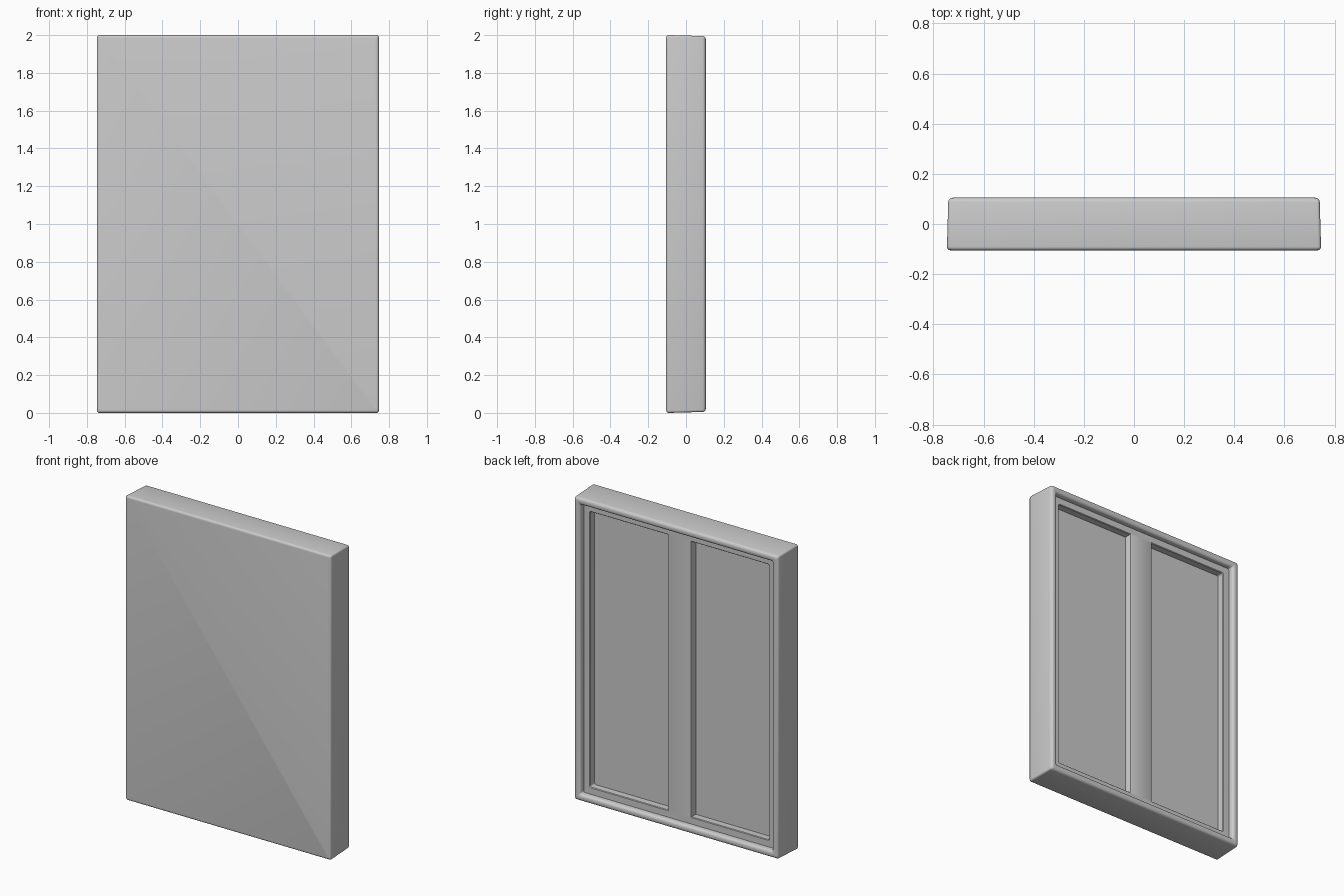
import bpy
import bmesh
from math import cos, sin, pi, radians

cube = bpy.data.objects.get("Cube")
if cube:
    bpy.data.objects.remove(cube, do_unlink=True)

WIDTH, HEIGHT, FRONT, BACK = 0.746, 1.0, -0.105, 0.105

grey = bpy.data.materials.new("primed_grey")
grey.use_nodes = True
grey.diffuse_color = (0.6, 0.6, 0.6, 1)
grey.node_tree.nodes["Principled BSDF"].inputs["Base Color"].default_value = (0.6, 0.6, 0.6, 1)


def finish(name, bm):
    bmesh.ops.recalc_face_normals(bm, faces=bm.faces)
    mesh = bpy.data.meshes.new(name)
    bm.to_mesh(mesh)
    bm.free()
    mesh.materials.append(grey)
    obj = bpy.data.objects.new(name, mesh)
    bpy.context.collection.objects.link(obj)
    bpy.ops.object.select_all(action='DESELECT')
    obj.select_set(True)
    bpy.context.view_layer.objects.active = obj
    bpy.ops.object.shade_smooth_by_angle(angle=radians(35))
    return obj


def ring(bm, inset, y, radius=0.012, steps=4):
    """Rounded rectangle at depth y, inset from the outer outline."""
    w, h = WIDTH - inset - radius, HEIGHT - inset - radius
    verts = []
    for quarter, (sx, sz) in enumerate(((1, 1), (-1, 1), (-1, -1), (1, -1))):
        for i in range(steps + 1):
            a = (quarter + i / steps) * pi / 2
            verts.append(bm.verts.new((sx * w + radius * cos(a), y,
                                       HEIGHT + sz * h + radius * sin(a))))
    return verts


def loft(bm, rings, closed=False):
    pairs = list(zip(rings, rings[1:]))
    if closed:
        pairs.append((rings[-1], rings[0]))
    for a, b in pairs:
        for i in range(len(a)):
            j = (i + 1) % len(a)
            bm.faces.new((a[i], a[j], b[j], b[i]))


def arc(cx, cy, r, start, end, steps=4):
    return [(cx + r * cos(radians(start + (end - start) * i / steps)),
             cy + r * sin(radians(start + (end - start) * i / steps)))
            for i in range(steps + 1)]


# Stretched cloth: flat front, softened edges, rolled hem folded round the back
R = 0.014
profile = arc(R, FRONT + R, R, 270, 180) + arc(0.023, BACK - 0.018, 0.018, 180, 90)
profile += arc(0.032, BACK - 0.018, 0.018, 90, 0) + [(0.05, 0.02)]
bm = bmesh.new()
rings = [ring(bm, inset, y) for inset, y in profile]
loft(bm, rings)
bm.faces.new(rings[0])
bm.faces.new(rings[-1])
finish("stretched_canvas", bm)

# Stretcher frame set just below the hem
FRAME_BACK = 0.067
bm = bmesh.new()
section = [(0.045, 0.015), (0.045, FRAME_BACK), (0.092, FRAME_BACK),
           (0.096, FRAME_BACK - 0.004), (0.096, 0.015)]
loft(bm, [ring(bm, inset, y) for inset, y in section], closed=True)
finish("stretcher_frame", bm)

# Upright brace down the middle
bm = bmesh.new()
bmesh.ops.create_cube(bm, size=1)
for v in bm.verts:
    v.co = (v.co.x * 0.17, 0.041 + v.co.y * 0.052, HEIGHT + v.co.z * 1.82)
edges = [e for e in bm.edges
         if all(v.co.y > 0.05 for v in e.verts) and abs(e.verts[0].co.z - e.verts[1].co.z) > 1]
bmesh.ops.bevel(bm, geom=edges, offset=0.004, segments=2, affect='EDGES', profile=0.5)
finish("centre_brace", bm)
